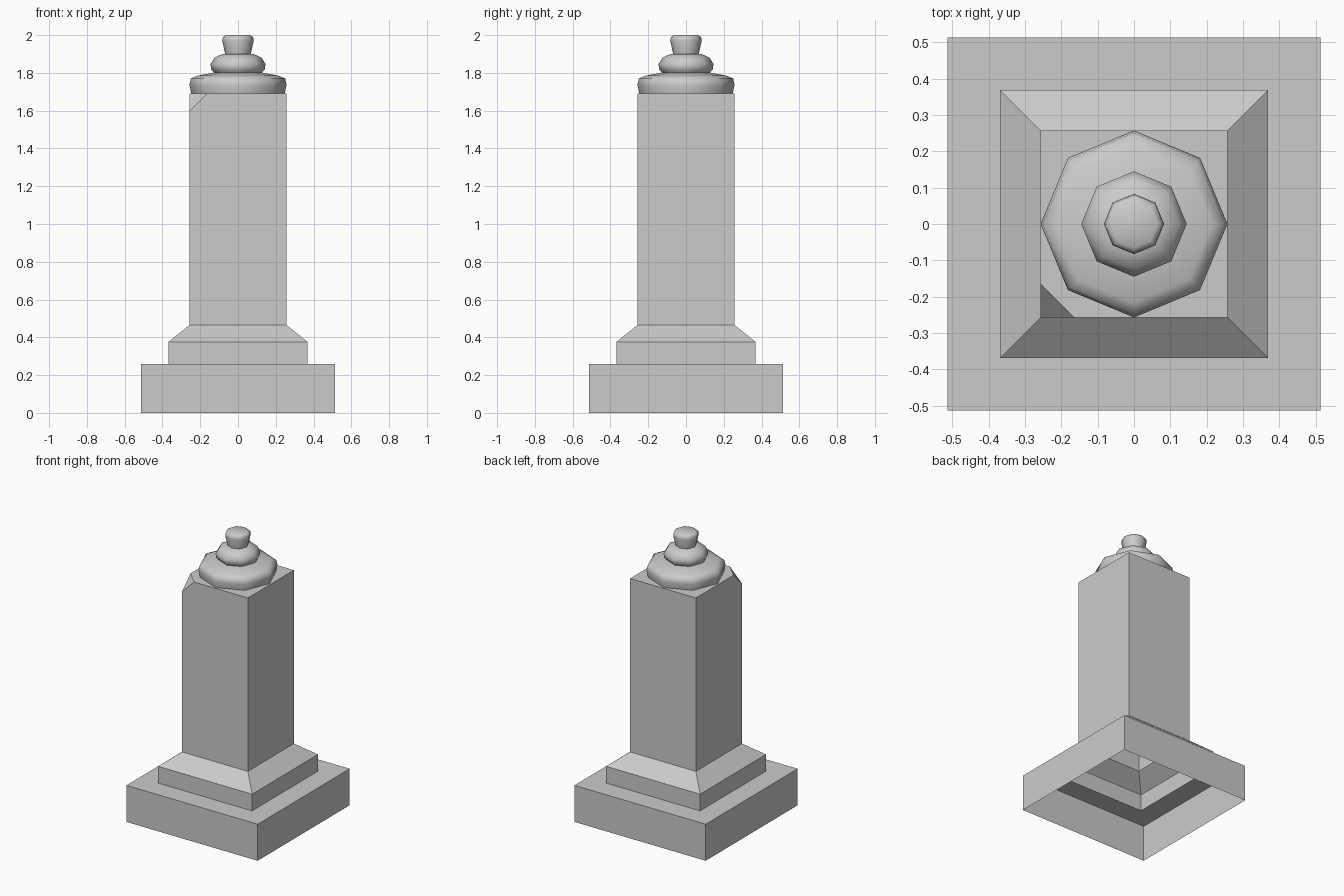
import bpy, bmesh, math

if "Cube" in bpy.data.objects:
    bpy.data.objects.remove(bpy.data.objects["Cube"])


def turned(name, profile, sides, phase=0.0, cap=True, smooth=False, cut=None):
    """Open-bottomed shell made by stacking polygon rings (radius, height)."""
    bm = bmesh.new()
    rings = []
    for r, z in profile:
        angles = [phase + i * math.tau / sides for i in range(sides)]
        rings.append([bm.verts.new((r * math.cos(a), r * math.sin(a), z)) for a in angles])
    for low, high in zip(rings, rings[1:]):
        for i in range(sides):
            j = (i + 1) % sides
            bm.faces.new((low[i], low[j], high[j], high[i]))
    if cap:
        bm.faces.new(rings[-1])
    # optional slanted slice, closed with a flat face
    if cut:
        point, normal = cut
        res = bmesh.ops.bisect_plane(bm, geom=bm.verts[:] + bm.edges[:] + bm.faces[:],
                                     plane_co=point, plane_no=normal, clear_outer=True)
        edges = [g for g in res["geom_cut"] if isinstance(g, bmesh.types.BMEdge)]
        bmesh.ops.contextual_create(bm, geom=edges)
    bmesh.ops.recalc_face_normals(bm, faces=bm.faces)
    for f in bm.faces:
        f.smooth = smooth
    mesh = bpy.data.meshes.new(name)
    bm.to_mesh(mesh)
    bm.free()
    obj = bpy.data.objects.new(name, mesh)
    bpy.context.collection.objects.link(obj)
    return obj


def square(name, profile, **kw):
    """Same, with half-widths of a square section instead of radii."""
    corners = [(w * math.sqrt(2), z) for w, z in profile]
    return turned(name, corners, 4, phase=math.pi / 4, **kw)


# Stepped hollow plinth with sloped shoulder
square("plinth", [(0.513, 0), (0.513, 0.258), (0.368, 0.258), (0.368, 0.376), (0.257, 0.465)],
       cap=False)

# Square shaft with one chipped front-left corner
square("shaft", [(0.257, 0.465), (0.257, 1.69)],
       cut=((-0.257, -0.257, 1.597), (-1, -1, 1)))

# Octagonal finial: three smooth tiers
tiers = {
    "finial_base": [(0.247, 1.69), (0.257, 1.735), (0.25, 1.77), (0.215, 1.785), (0.12, 1.803)],
    "finial_middle": [(0.12, 1.797), (0.143, 1.82), (0.145, 1.848), (0.125, 1.88), (0.085, 1.899),
                      (0.065, 1.901)],
    "finial_knob": [(0.068, 1.90), (0.083, 1.97), (0.08, 1.99), (0.065, 2.0)],
}
for name, profile in tiers.items():
    turned(name, profile, 8, smooth=True)
